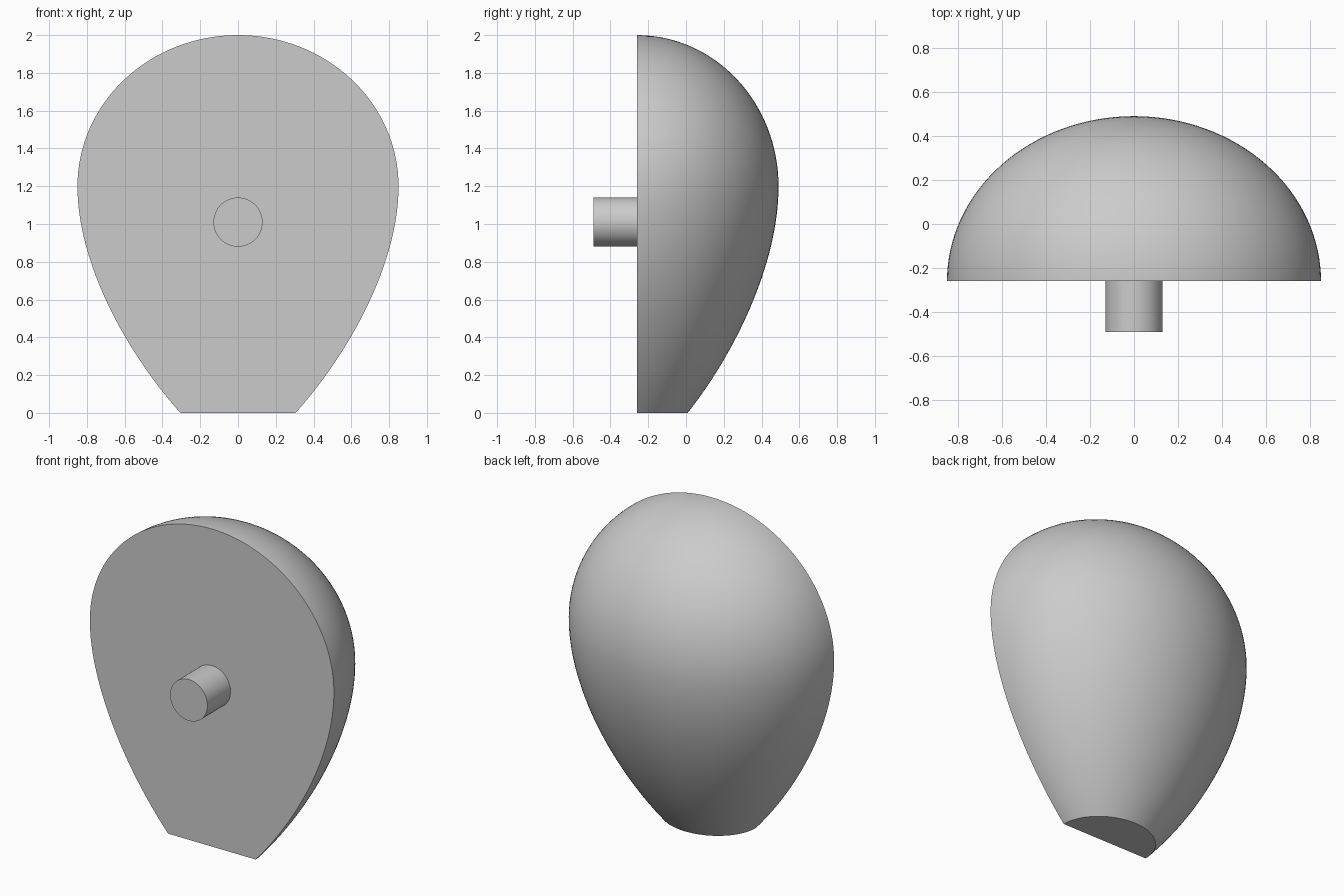
import bpy, bmesh
from math import sin, cos, pi, radians
from mathutils import Vector
from mathutils.geometry import interpolate_bezier

cube = bpy.data.objects.get("Cube")
if cube:
    bpy.data.objects.remove(cube)

FRONT_Y = -0.26      # plane of the flat front
WIDE_Z = 1.2         # height of the widest point
HALF_W, DEPTH = 0.85, 0.75

grey = bpy.data.materials.new("plain_grey")
grey.use_nodes = True
grey.diffuse_color = (0.6, 0.6, 0.6, 1)
grey.node_tree.nodes["Principled BSDF"].inputs["Base Color"].default_value = (0.6, 0.6, 0.6, 1)


def finish(bm, name):
    bmesh.ops.recalc_face_normals(bm, faces=bm.faces)
    mesh = bpy.data.meshes.new(name)
    bm.to_mesh(mesh)
    bm.free()
    obj = bpy.data.objects.new(name, mesh)
    bpy.context.collection.objects.link(obj)
    mesh.materials.append(grey)
    bpy.ops.object.select_all(action='DESELECT')
    obj.select_set(True)
    bpy.context.view_layer.objects.active = obj
    bpy.ops.object.shade_smooth_by_angle(angle=radians(35))
    return obj


# Body profile: tapered lower curve, then an elliptical dome
lower = interpolate_bezier(Vector((0.305, 0, 0)), Vector((0.60, 0, 0.33)),
                           Vector((HALF_W, 0, 0.80)), Vector((HALF_W, 0, WIDE_Z)), 32)
profile = [(p.x, p.z) for p in lower]
profile += [(HALF_W * cos(a), WIDE_Z + (2 - WIDE_Z) * sin(a))
            for a in (pi / 2 * i / 32 for i in range(1, 32))]

# Body: half-elliptical rings with a flat front and a flat base
SEG = 64
bm = bmesh.new()
rings = [[bm.verts.new((r * cos(pi * i / SEG), FRONT_Y + r * DEPTH / HALF_W * sin(pi * i / SEG), z))
          for i in range(SEG + 1)] for r, z in profile]
tip = bm.verts.new((0, FRONT_Y, 2))
for a, b in zip(rings, rings[1:]):
    for i in range(SEG):
        bm.faces.new((a[i], a[i + 1], b[i + 1], b[i]))
for i in range(SEG):
    bm.faces.new((rings[-1][i], rings[-1][i + 1], tip))
bm.faces.new(rings[0])
bm.faces.new([r[0] for r in rings] + [tip] + [r[-1] for r in reversed(rings)])
finish(bm, "body")

# Peg: short round pin on the flat front
bm = bmesh.new()
bmesh.ops.create_cone(bm, cap_ends=True, segments=64, radius1=0.13, radius2=0.13, depth=0.23)
peg = finish(bm, "peg")
peg.rotation_euler.x = radians(90)
peg.location = (0, FRONT_Y - 0.115, 1.01)
